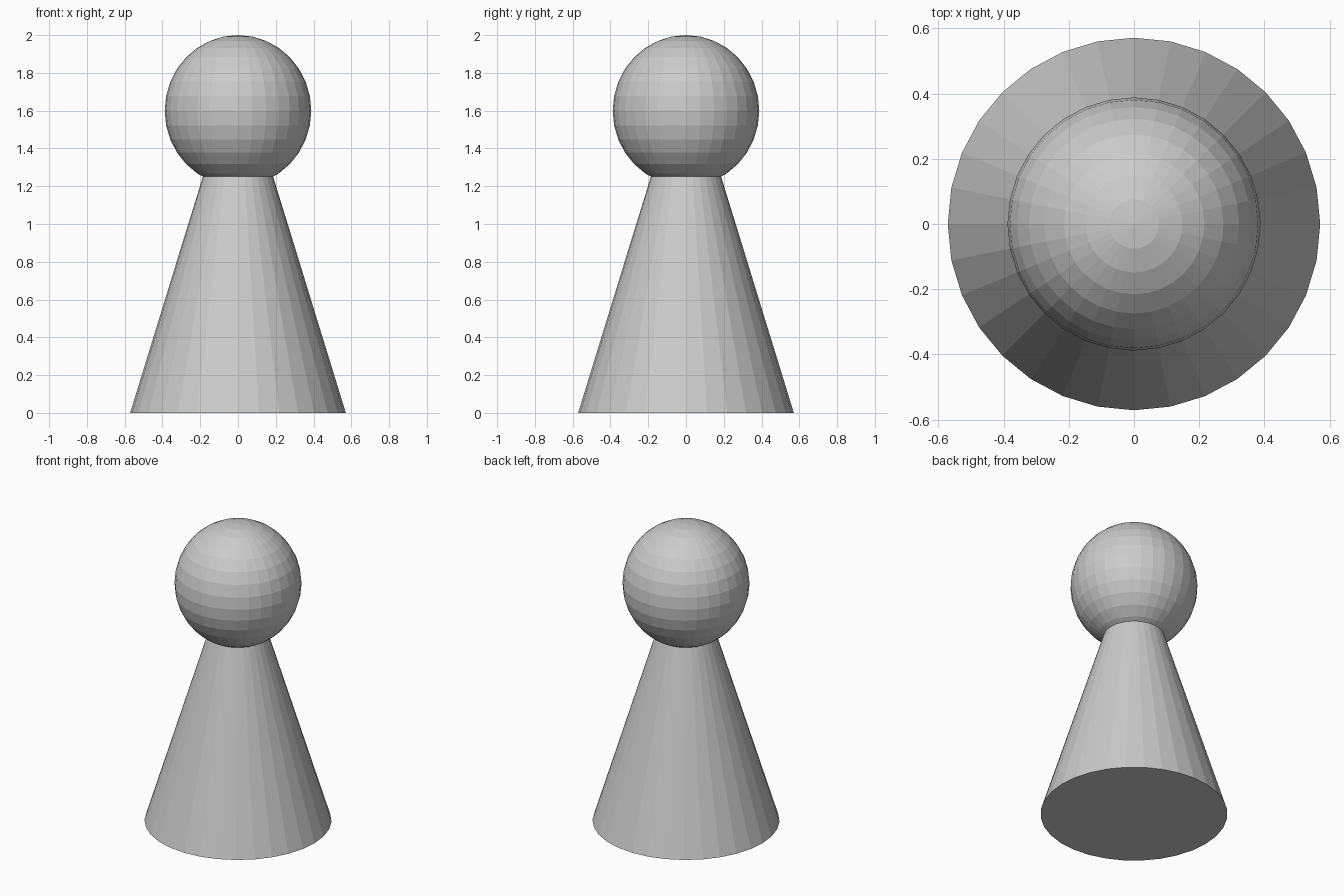
import bpy

if "Cube" in bpy.data.objects:
    bpy.data.objects.remove(bpy.data.objects["Cube"])

BASE_RADIUS = 0.571
CONE_HEIGHT = 1.855   # the tip is hidden inside the head
HEAD_RADIUS = 0.388
HEAD_HALF_HEIGHT = 0.4

# Tapered body: flat-faced cone standing on the ground
bpy.ops.mesh.primitive_cone_add(vertices=32, radius1=BASE_RADIUS, radius2=0,
                                depth=CONE_HEIGHT, location=(0, 0, CONE_HEIGHT / 2))
bpy.context.object.name = "body"

# Round head: slightly tall flat-faced sphere sunk onto the cone
bpy.ops.mesh.primitive_uv_sphere_add(segments=32, ring_count=16, radius=1,
                                     location=(0, 0, 2 - HEAD_HALF_HEIGHT))
head = bpy.context.object
head.name = "head"
head.scale = (HEAD_RADIUS, HEAD_RADIUS, HEAD_HALF_HEIGHT)
bpy.ops.object.transform_apply(location=False, rotation=False, scale=True)
